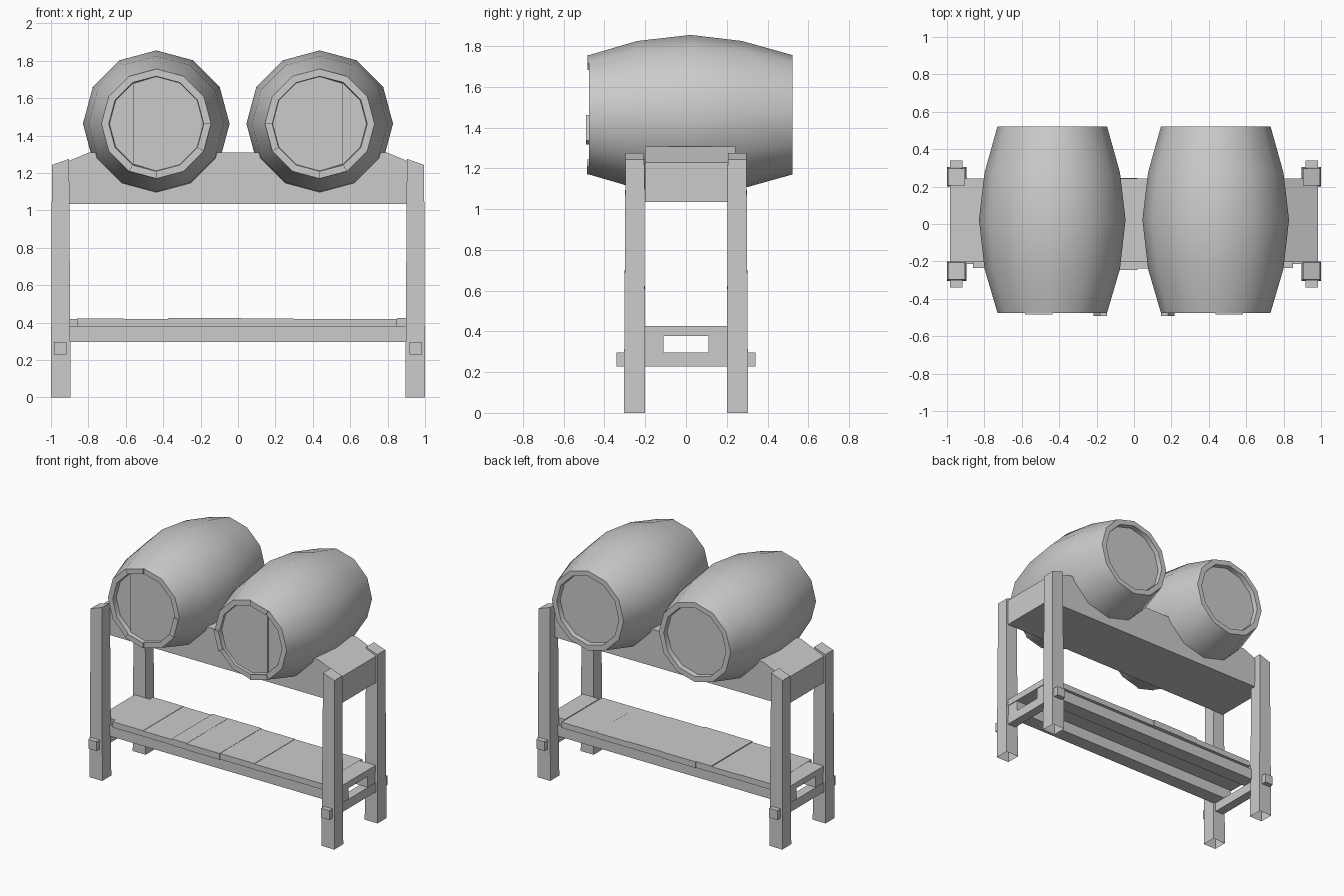
import bpy, bmesh, math, random
from mathutils import Vector

if "Cube" in bpy.data.objects:
    bpy.data.objects.remove(bpy.data.objects["Cube"])

random.seed(4)


def finish(name, bm):
    bmesh.ops.recalc_face_normals(bm, faces=bm.faces)
    me = bpy.data.meshes.new(name)
    bm.to_mesh(me)
    bm.free()
    ob = bpy.data.objects.new(name, me)
    bpy.context.collection.objects.link(ob)
    return ob


def hexa(name, bottom, top, open_bottom=False):
    """Six-sided solid from four bottom and four top corners."""
    bm = bmesh.new()
    b = [bm.verts.new(p) for p in bottom]
    t = [bm.verts.new(p) for p in top]
    if not open_bottom:
        bm.faces.new(b)
    bm.faces.new(t)
    for i in range(4):
        j = (i + 1) % 4
        bm.faces.new((b[i], b[j], t[j], t[i]))
    return finish(name, bm)


def box(name, x0, x1, y0, y1, z0, z1):
    ring = [(x0, y0), (x1, y0), (x1, y1), (x0, y1)]
    return hexa(name, [(x, y, z0) for x, y in ring], [(x, y, z1) for x, y in ring])


def prism(name, profile, y0, y1):
    """Extrude an x-z profile along y."""
    bm = bmesh.new()
    a = [bm.verts.new((x, y0, z)) for x, z in profile]
    b = [bm.verts.new((x, y1, z)) for x, z in profile]
    bm.faces.new(a)
    bm.faces.new(b)
    for i in range(len(a)):
        j = (i + 1) % len(a)
        bm.faces.new((a[i], a[j], b[j], b[i]))
    return finish(name, bm)


# Legs: slightly tapered, open underneath, tops slanting outward
for sx, side in ((-1, "left"), (1, "right")):
    for sy, end in ((-1, "front"), (1, "back")):
        bot = [(sx * x, sy * y, 0) for x, y in
               ((0.895, 0.2), (1.0, 0.2), (1.0, 0.305), (0.895, 0.305))]
        top = [(sx * x, sy * y, z) for x, y, z in
               ((0.903, 0.205, 1.275), (0.995, 0.205, 1.243),
                (0.995, 0.297, 1.243), (0.903, 0.297, 1.275))]
        hexa(f"{end}_{side}_leg", bot, top, open_bottom=True)
    # Cross bar pegged through the legs
    xs = sorted((sx * 0.917, sx * 0.985))
    box(f"{side}_cross_bar", *xs, -0.34, 0.34, 0.228, 0.296)

# Cradle: solid block the barrels sink into, ends sloping down
prism("barrel_cradle",
      [(-0.985, 1.035), (0.985, 1.035), (0.985, 1.23), (0.8, 1.308),
       (-0.8, 1.308), (-0.985, 1.23)], -0.202, 0.243)

# Shelf rails resting on the cross bars
box("front_shelf_rail", -0.98, 0.98, -0.215, -0.11, 0.296, 0.378)
box("back_shelf_rail", -0.98, 0.98, 0.11, 0.215, 0.296, 0.378)

# Shelf boards, slightly uneven, narrower between the legs
edges = [-0.985, -0.86, -0.61, -0.375, -0.25, 0.02, 0.3, 0.57, 0.85, 0.985]
for i, (x0, x1) in enumerate(zip(edges, edges[1:])):
    outer = i in (0, len(edges) - 2)
    depth = 0.2 if outer else 0.235 + random.uniform(0, 0.012)
    box(f"shelf_board_{i + 1}", x0, x1, -depth, depth, 0.378,
        0.418 + random.uniform(0, 0.008))

# Barrels
SIDES, CZ, CY = 12, 1.463, 0.023
R_END, R_IN, FRONT, BACK = 0.293, 0.254, -0.475, 0.522
PROFILE = [(FRONT + 0.035, R_IN - 0.004), (FRONT, R_IN), (FRONT, R_END),
           (-0.24, 0.362), (CY, 0.392), (0.275, 0.362),
           (BACK, R_END), (BACK, R_IN), (BACK - 0.035, R_IN - 0.004)]


def polar(cx, s, r, deg):
    a = math.radians(deg)
    return cx - s * r * math.cos(a), CZ + r * math.sin(a)


for s, side in ((-1, "left"), (1, "right")):
    cx = s * 0.437
    # Body: bulging shell with a recessed head at each end
    bm = bmesh.new()
    rings = []
    for y, r in PROFILE:
        ring = []
        for k in range(SIDES):
            x, z = polar(cx, s, r, k * 30)
            ring.append(bm.verts.new((x, y, z)))
        rings.append(ring)
    for a, b in zip(rings, rings[1:]):
        for k in range(SIDES):
            j = (k + 1) % SIDES
            bm.faces.new((a[k], a[j], b[j], b[k]))
    bm.faces.new(rings[0])
    bm.faces.new(rings[-1])
    barrel = finish(f"{side}_barrel", bm)
    bpy.ops.object.select_all(action='DESELECT')
    barrel.select_set(True)
    bpy.context.view_layer.objects.active = barrel
    bpy.ops.object.shade_smooth_by_angle(angle=math.radians(40))

    # Raised planks of the front head, stopping short of the outer side
    cut = 0.122
    h = R_IN - 0.002
    zc = h * math.sin(math.radians(60)) + (h * math.cos(math.radians(60)) - cut) * -0.577
    pts = [polar(cx, s, h, d) for d in range(-90, 91, 30)]
    pts += [polar(cx, s, h, 120), (cx + s * cut, CZ + zc),
            (cx + s * cut, CZ - zc), polar(cx, s, h, 240)][1:3]
    prism(f"{side}_head_planks", pts, FRONT + 0.02, FRONT + 0.034)

    # Stave ends standing proud of the front rim
    for d, out in ((-30, 0.016), (90, 0.008), (240, 0.01)):
        quad = [polar(cx, s, R_END, d), polar(cx, s, R_END, d + 30),
                polar(cx, s, R_IN, d + 30), polar(cx, s, R_IN, d)]
        prism(f"{side}_barrel_stave_{d % 360}", quad, FRONT - out, FRONT + 0.03)
